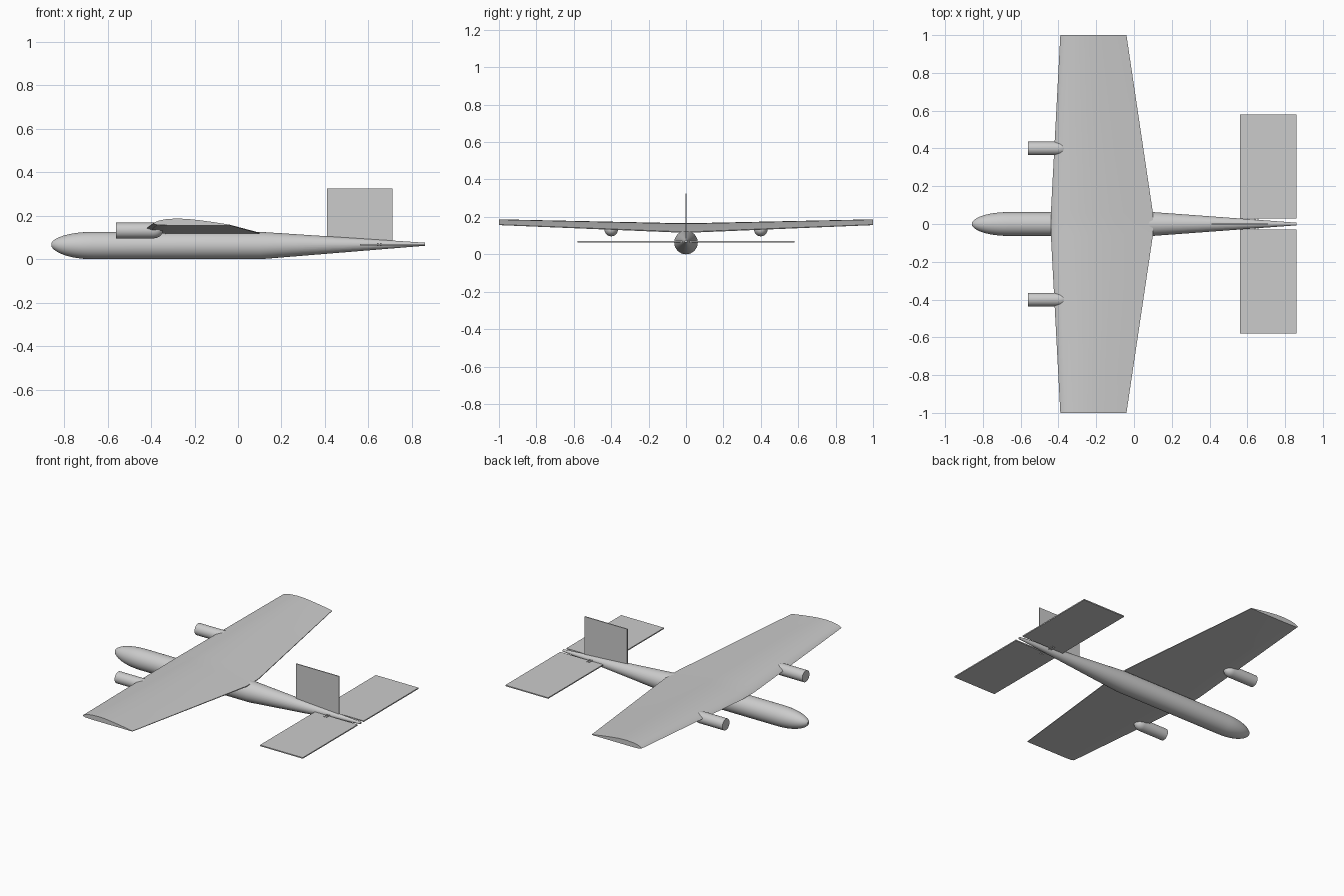
import bpy, bmesh, math
from mathutils import Matrix, Vector

cube = bpy.data.objects.get("Cube")
if cube:
    bpy.data.objects.remove(cube, do_unlink=True)

grey = bpy.data.materials.new("light_grey")
grey.use_nodes = True
grey.diffuse_color = (0.6, 0.6, 0.6, 1)
grey.node_tree.nodes["Principled BSDF"].inputs["Base Color"].default_value = (0.6, 0.6, 0.6, 1)


def finish(name, bm, angle=30):
    bmesh.ops.recalc_face_normals(bm, faces=bm.faces)
    mesh = bpy.data.meshes.new(name)
    bm.to_mesh(mesh)
    bm.free()
    mesh.materials.append(grey)
    obj = bpy.data.objects.new(name, mesh)
    bpy.context.collection.objects.link(obj)
    bpy.ops.object.select_all(action='DESELECT')
    obj.select_set(True)
    bpy.context.view_layer.objects.active = obj
    bpy.ops.object.shade_smooth_by_angle(angle=math.radians(angle))
    return obj


def skin(name, rings, angle=30):
    """Bridge a series of equal point rings and cap both ends."""
    bm = bmesh.new()
    loops = [[bm.verts.new(p) for p in ring] for ring in rings]
    for a, b in zip(loops, loops[1:]):
        for i in range(len(a)):
            j = (i + 1) % len(a)
            bm.faces.new((a[i], a[j], b[j], b[i]))
    bm.faces.new(loops[0])
    bm.faces.new(loops[-1])
    return finish(name, bm, angle)


def circle(x, y, z, r, n=32):
    return [(x, y + r * math.cos(t), z + r * math.sin(t))
            for t in (2 * math.pi * i / n for i in range(n))]


def box(name, lo, hi):
    lo, hi = Vector(lo), Vector(hi)
    bm = bmesh.new()
    bmesh.ops.create_cube(bm, size=1, matrix=Matrix.Translation((lo + hi) / 2)
                          @ Matrix.Diagonal((*(hi - lo), 1)))
    return finish(name, bm)


# Fuselage: rounded nose, straight body, long tapering tail
R = 0.063
rings = []
for k in range(1, 13):
    a = math.pi / 2 * k / 12
    rings.append(circle(-0.66 - 0.2 * math.cos(a * 0.97 + 0.03), 0,
                        0.068 - 0.005 * math.sin(a), R * math.sin(a)))
rings += [circle(0.1, 0, R, R), circle(0.86, 0, 0.069, 0.007)]
skin("fuselage", rings)


# Wing: flat-bottomed section, tapered, with dihedral
def wing_section(y, front, back, z, height):
    top = [(0, 0.25), (0.02, 0.45), (0.08, 0.72), (0.18, 0.93), (0.3, 1), (0.45, 0.95),
           (0.62, 0.74), (0.8, 0.46), (1, 0.1)]
    low = [(1, 0), (0.6, 0), (0.2, 0), (0.05, 0.06)]
    return [(front + (back - front) * u, y, z + height * v) for u, v in top + low]


ROOT = (-0.44, 0.1, 0.117, 0.05)
TIP = (-0.39, -0.04, 0.156, 0.031)
skin("wing", [wing_section(-1, *TIP), wing_section(-0.06, *ROOT),
              wing_section(0.06, *ROOT), wing_section(1, *TIP)], 25)

# Tail fin
box("tail_fin", (0.41, -0.003, 0.07), (0.71, 0.003, 0.325))

for side, s in (("left", 1), ("right", -1)):
    # Engine nacelle with a flat front and a rounded rear under the wing
    body = [circle(-0.56, s * 0.4, 0.132, 0.036, 24)]
    for k in range(7):
        a = math.pi / 2 * k / 7
        body.append(circle(-0.39 + 0.045 * math.sin(a), s * 0.4, 0.132,
                           0.036 * math.cos(a), 24))
    skin(side + "_nacelle", body)

    # Tailplane and the two pins that join it to the fuselage
    y0, y1 = sorted((s * 0.03, s * 0.58))
    box(side + "_tailplane", (0.56, y0, 0.064), (0.86, y1, 0.071))
    for i, x in enumerate((0.642, 0.657)):
        y0, y1 = sorted((s * 0.01, s * 0.055))
        box(f"{side}_tail_pin_{i + 1}", (x - 0.003, y0, 0.06), (x + 0.003, y1, 0.074))
